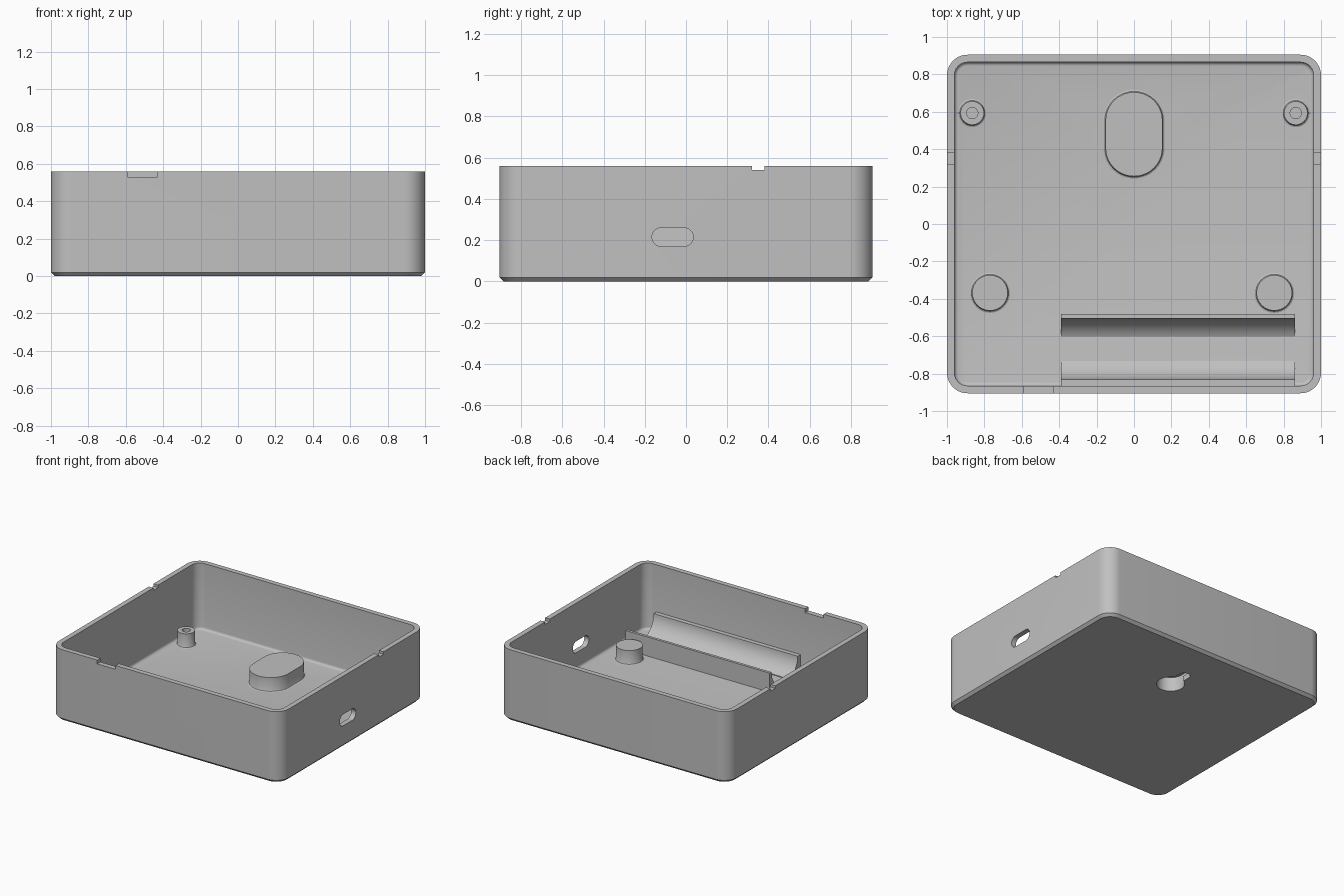
import bpy, bmesh, math

if "Cube" in bpy.data.objects:
    bpy.data.objects.remove(bpy.data.objects["Cube"])

grey = bpy.data.materials.new("plain grey")
grey.diffuse_color = (0.53, 0.53, 0.53, 1)
grey.use_nodes = True
grey.node_tree.nodes["Principled BSDF"].inputs["Base Color"].default_value = grey.diffuse_color


def outline(cx, cy, hx, hy, r, n=10):
    """Rounded rectangle in plan; becomes a circle or a pill when r is large."""
    pts = []
    for k, (sx, sy) in enumerate([(1, 1), (-1, 1), (-1, -1), (1, -1)]):
        for i in range(n + 1):
            a = math.pi / 2 * (k + i / n)
            pts.append((cx + sx * (hx - r) + r * math.cos(a),
                        cy + sy * (hy - r) + r * math.sin(a)))
    return pts


def make(name, bm):
    bmesh.ops.remove_doubles(bm, verts=bm.verts, dist=1e-5)
    bmesh.ops.recalc_face_normals(bm, faces=bm.faces)
    me = bpy.data.meshes.new(name)
    bm.to_mesh(me)
    bm.free()
    me.materials.append(grey)
    ob = bpy.data.objects.new(name, me)
    bpy.context.collection.objects.link(ob)
    return ob


def loft(name, rings, axis="z"):
    """Closed solid through (outline, height) rings, capped at both ends."""
    bm = bmesh.new()
    loops = []
    for pts, h in rings:
        loops.append([bm.verts.new((h, u, v) if axis == "x" else (u, v, h)) for u, v in pts])
    for a, b in zip(loops, loops[1:]):
        for i in range(len(a)):
            j = (i + 1) % len(a)
            bm.faces.new((a[i], a[j], b[j], b[i]))
    bm.faces.new(loops[0][::-1])
    bm.faces.new(loops[-1])
    return make(name, bm)


def prism(name, pts, lo, hi, axis="z"):
    return loft(name, [(pts, lo), (pts, hi)], axis)


def cut(ob, cutters):
    bpy.context.view_layer.objects.active = ob
    for c in cutters:
        m = ob.modifiers.new("cut", "BOOLEAN")
        m.operation, m.solver, m.object = "DIFFERENCE", "EXACT", c
        bpy.ops.object.modifier_apply(modifier=m.name)


def box_pts(x0, x1, y0, y1):
    return [(x0, y0), (x1, y0), (x1, y1), (x0, y1)]


HX, HY, H, WALL, FLOOR = 1.0, 0.905, 0.56, 0.04, 0.04


def tray_ring(inset):
    return outline(0, 0, HX - inset, HY - inset, 0.11 - inset)


# Tray: chamfered foot, straight walls, hollow with a small fillet at the floor
rings = [(tray_ring(0.02), 0), (tray_ring(0), 0.02), (tray_ring(0), H), (tray_ring(WALL), H)]
F = 0.02
for i in range(5):
    a = math.pi / 2 * i / 4
    rings.append((tray_ring(WALL + F * (1 - math.cos(a))), FLOOR + F * (1 - math.sin(a))))
tray = loft("tray", rings)

# Cutters: rim notches, side port, keyhole and the pocket above it
keyhole_round = prism("keyhole_round", outline(0, 0.405, 0.1, 0.1, 0.1), -0.1, 0.06)
keyhole_slot = prism("keyhole_slot", outline(0, 0.50, 0.042, 0.097, 0.042), -0.1, 0.06)
pocket = prism("pocket", outline(0, 0.48, 0.1, 0.175, 0.1), FLOOR + 0.001, 0.11)
front_notch = prism("front_notch", box_pts(-0.59, -0.43, -1, -0.8), 0.53, 0.7)
side_notch = prism("side_notch", box_pts(-1.2, 1.2, 0.32, 0.38), 0.54, 0.7)
port = prism("port", outline(-0.065, 0.215, 0.1, 0.045, 0.045), 0.9, 1.1, "x")
cut(tray, [front_notch, side_notch, port, keyhole_round, keyhole_slot])


# Raised features on the floor, each with a small flare at its foot
def boss(name, cx, cy, hx, hy, r, top, extra=()):
    rings = [(outline(cx, cy, hx + d, hy + d, r + d), z)
             for d, z in [(0.012, 0.03), (0.012, FLOOR), (0.004, FLOOR + 0.004),
                          (0, FLOOR + 0.012), (0, top)]]
    rings += [(outline(cx, cy, q, q, q), z) for q, z in extra]
    return loft(name, rings)


keyhole_cover = boss("keyhole_cover", 0, 0.48, 0.152, 0.225, 0.152, 0.15)
cut(keyhole_cover, [pocket, keyhole_round, keyhole_slot])
parts = [tray, keyhole_cover]
for side, s in (("left", -1), ("right", 1)):
    parts.append(boss(side + "_screw_post", s * 0.865, 0.593, 0.063, 0.063, 0.063, 0.15,
                      [(0.03, 0.15), (0.03, 0.05)]))
for side, x in (("left", -0.77), ("right", 0.75)):
    parts.append(boss(side + "_support_peg", x, -0.368, 0.095, 0.095, 0.095, 0.15))

# Cradle rails: concave arc facing the middle of the cradle
CY, CZ, R, TOP = -0.6675, 0.195, 0.163, 0.19
for name, s, back in (("inner_rail", 1, -0.482), ("outer_rail", -1, -0.875)):
    pts = [(back, 0.03), (back, TOP)]
    for i in range(13):
        a = math.radians(-2 - 64 * i / 12)
        pts.append((CY + s * R * math.cos(a), CZ + R * math.sin(a)))
    pts.append((CY + s * 0.067, 0.03))
    parts.append(prism(name, pts, -0.39, 0.862, "x"))

# Remove the cutters and smooth the round surfaces
for c in (keyhole_round, keyhole_slot, pocket, front_notch, side_notch, port):
    bpy.data.objects.remove(c)
bpy.ops.object.select_all(action="DESELECT")
for ob in parts:
    ob.select_set(True)
bpy.context.view_layer.objects.active = tray
bpy.ops.object.shade_smooth_by_angle(angle=math.radians(30))
